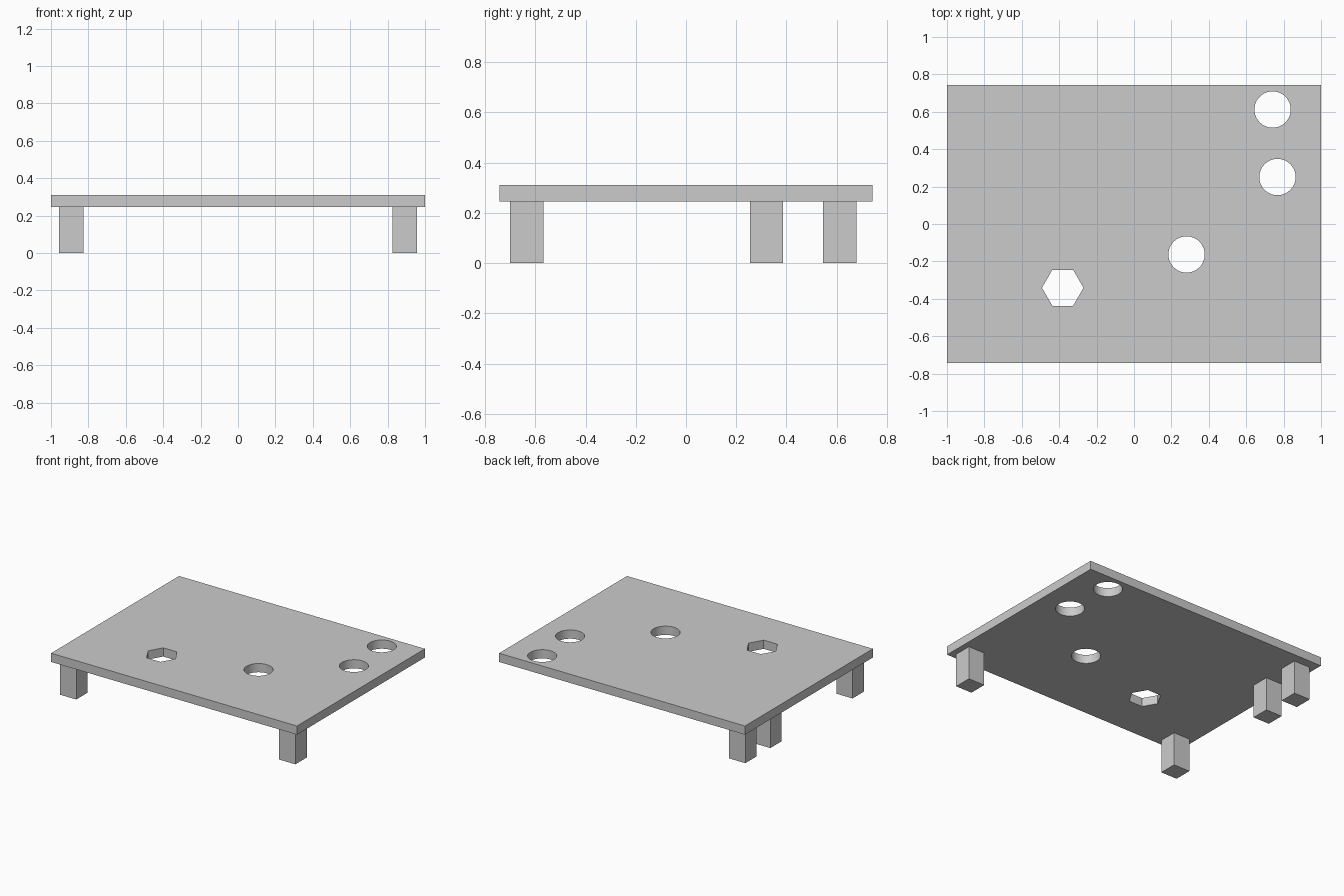
import bpy
import math

if "Cube" in bpy.data.objects:
    bpy.data.objects.remove(bpy.data.objects["Cube"])

TOP, UNDER = 0.31, 0.246


def box(name, centre, size):
    bpy.ops.mesh.primitive_cube_add(size=1, location=centre)
    ob = bpy.context.object
    ob.name = name
    ob.scale = size
    bpy.ops.object.transform_apply(location=False, rotation=False, scale=True)
    return ob


def cut_hole(plate, x, y, radius, sides, turn=0.0):
    bpy.ops.mesh.primitive_cylinder_add(
        vertices=sides, radius=radius, depth=0.3,
        location=(x, y, (TOP + UNDER) / 2), rotation=(0, 0, turn))
    cutter = bpy.context.object
    cutter.hide_render = True
    bpy.context.view_layer.objects.active = plate
    mod = plate.modifiers.new("hole", 'BOOLEAN')
    mod.operation = 'DIFFERENCE'
    mod.solver = 'EXACT'
    mod.object = cutter
    bpy.ops.object.modifier_apply(modifier=mod.name)
    bpy.data.objects.remove(cutter)


# Flat plate
plate = box("plate", (0, 0, (TOP + UNDER) / 2), (2, 1.486, TOP - UNDER))

# Three round holes and one hexagonal hole, right through the plate
for x, y in [(0.741, 0.612), (0.767, 0.251), (0.281, -0.163)]:
    cut_hole(plate, x, y, 0.097, 64)
cut_hole(plate, -0.381, -0.341, 0.111, 6, math.radians(30))

# Smooth round walls, sharp edges elsewhere
bpy.ops.object.select_all(action='DESELECT')
plate.select_set(True)
bpy.context.view_layer.objects.active = plate
bpy.ops.object.shade_smooth_by_angle(angle=math.radians(30))

# Square legs: two at the front, two on the left towards the back
legs = {
    "front_left_leg": (-0.891, -0.634),
    "front_right_leg": (0.891, -0.634),
    "middle_left_leg": (-0.891, 0.321),
    "back_left_leg": (-0.891, 0.612),
}
for name, (x, y) in legs.items():
    box(name, (x, y, UNDER / 2), (0.132, 0.132, UNDER))
